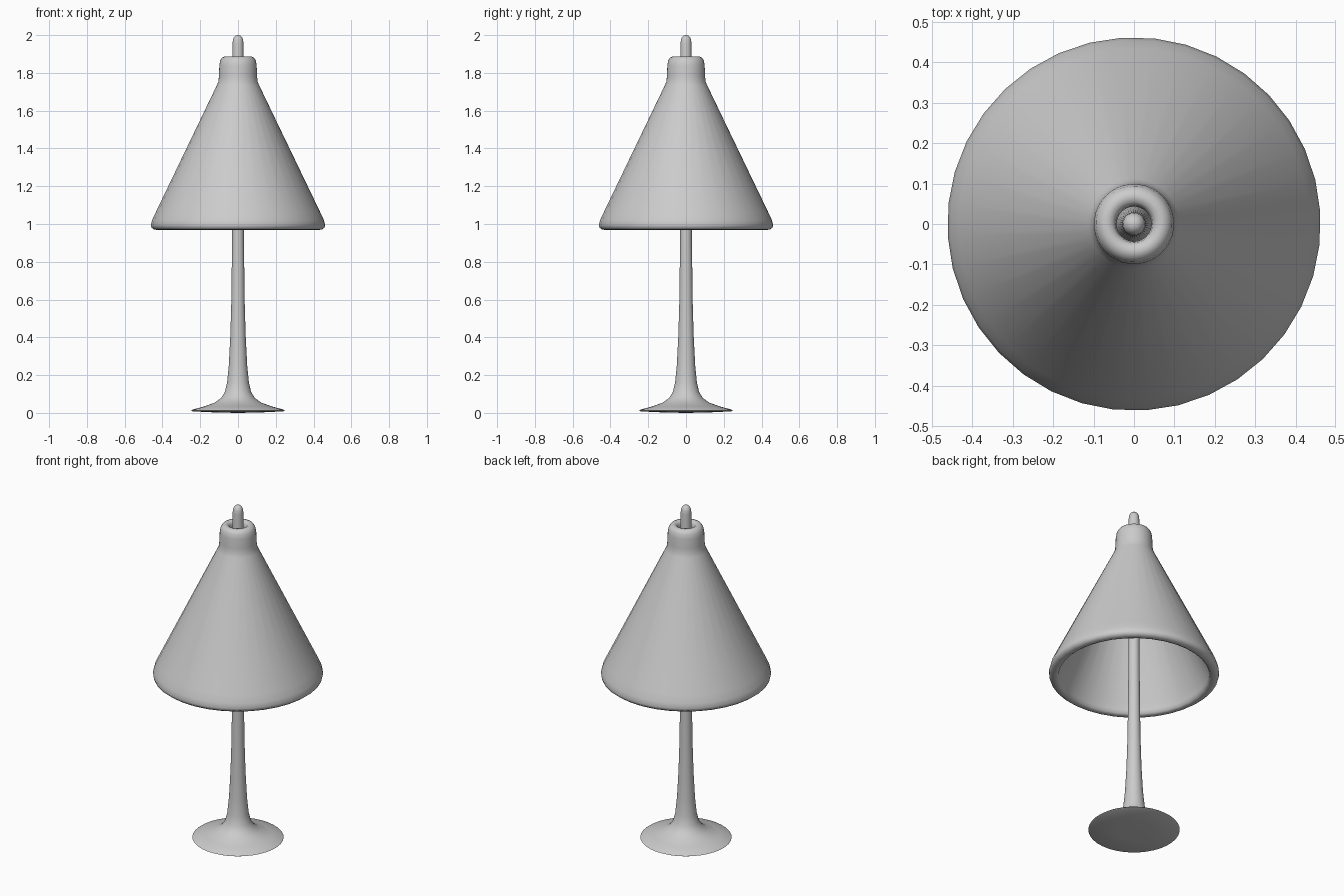
import bpy, bmesh, math

if "Cube" in bpy.data.objects:
    bpy.data.objects.remove(bpy.data.objects["Cube"])

SIDES = 36
OFFSET = math.radians(3.7)


def lathe(name, profile, closed=False, angle=50):
    """Revolve (radius, height) points around z; r = 0 ends become poles."""
    bm = bmesh.new()
    rings = []
    for r, z in profile:
        if r == 0:
            rings.append([bm.verts.new((0, 0, z))] * SIDES)
        else:
            rings.append([bm.verts.new((r * math.cos(OFFSET + math.tau * i / SIDES),
                                        r * math.sin(OFFSET + math.tau * i / SIDES), z))
                          for i in range(SIDES)])
    pairs = list(zip(rings, rings[1:]))
    if closed:
        pairs.append((rings[-1], rings[0]))
    for a, b in pairs:
        for i in range(SIDES):
            j = (i + 1) % SIDES
            bm.faces.new(list(dict.fromkeys((a[i], a[j], b[j], b[i]))))
    bmesh.ops.recalc_face_normals(bm, faces=bm.faces)
    mesh = bpy.data.meshes.new(name)
    bm.to_mesh(mesh)
    bm.free()
    ob = bpy.data.objects.new(name, mesh)
    bpy.context.collection.objects.link(ob)
    bpy.ops.object.select_all(action='DESELECT')
    ob.select_set(True)
    bpy.context.view_layer.objects.active = ob
    bpy.ops.object.shade_smooth_by_angle(angle=math.radians(angle))
    return ob


# Flared foot flowing into a slim stem with a rounded finial
lathe("stand", [
    (0, 0.0), (0.11, 0.002), (0.24, 0.008), (0.248, 0.012), (0.24, 0.018),
    (0.18, 0.034), (0.125, 0.054), (0.09, 0.078), (0.07, 0.11), (0.058, 0.16),
    (0.049, 0.25), (0.041, 0.4), (0.035, 0.6), (0.031, 0.97), (0.029, 1.5),
    (0.029, 1.955), (0.027, 1.975), (0.021, 1.99), (0.011, 1.998), (0, 2.0)])

# Hollow conical shade with thick rolled rim and rounded collar
lathe("shade", [
    (0.425, 0.968), (0.446, 0.971), (0.459, 0.981), (0.462, 0.996), (0.455, 1.022),
    (0.435, 1.065), (0.112, 1.735), (0.104, 1.755), (0.101, 1.785), (0.099, 1.84),
    (0.094, 1.866), (0.084, 1.881), (0.07, 1.887), (0.055, 1.884), (0.046, 1.872),
    (0.043, 1.85), (0.043, 1.79), (0.05, 1.76), (0.075, 1.70), (0.395, 1.03), (0.405, 0.995),
    (0.411, 0.975)], closed=True)
